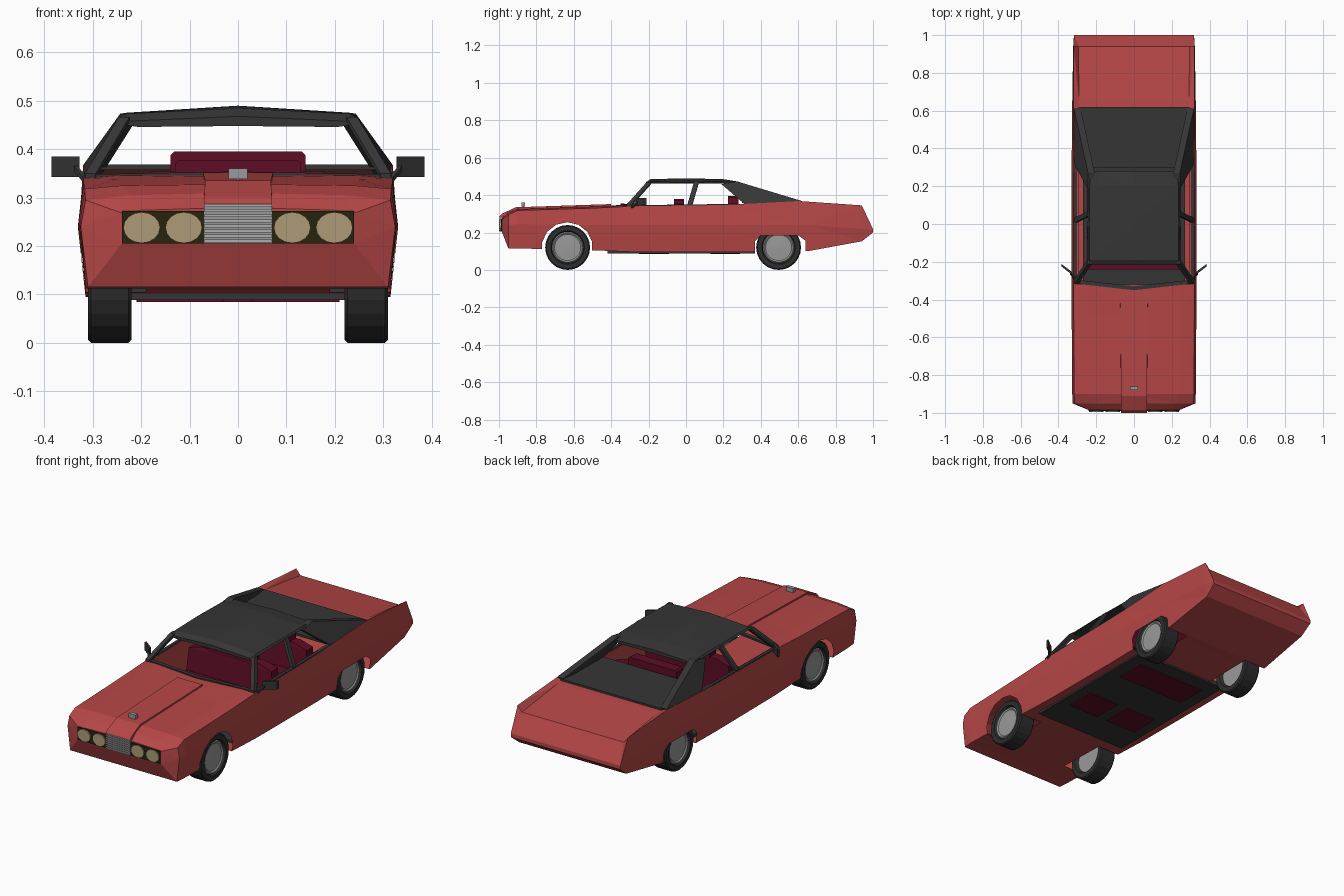
import bpy, bmesh, math
from mathutils import Vector

if "Cube" in bpy.data.objects:
    bpy.data.objects.remove(bpy.data.objects["Cube"])


def material(name, r, g, b):
    m = bpy.data.materials.new(name)
    m.diffuse_color = (r, g, b, 1)
    m.use_nodes = True
    m.node_tree.nodes["Principled BSDF"].inputs["Base Color"].default_value = m.diffuse_color
    return m


RED = material("red_paint", 0.47, 0.062, 0.062)
BLACK = material("black_vinyl", 0.036, 0.036, 0.036)
RUBBER = material("tyre_rubber", 0.026, 0.026, 0.026)
GREY = material("wheel_grey", 0.32, 0.32, 0.32)
SILVER = material("grille_silver", 0.42, 0.42, 0.42)
MAROON = material("maroon_seat", 0.11, 0.004, 0.018)
LAMP = material("lamp_beige", 0.42, 0.33, 0.19)
SOOT = material("lamp_surround", 0.02, 0.017, 0.004)


def finish(name, bm, *mats):
    bmesh.ops.recalc_face_normals(bm, faces=bm.faces)
    me = bpy.data.meshes.new(name)
    bm.to_mesh(me)
    bm.free()
    for m in mats:
        me.materials.append(m)
    ob = bpy.data.objects.new(name, me)
    bpy.context.collection.objects.link(ob)
    return ob


def hull(name, pts, mat, both=False):
    """Convex solid through the points, optionally repeated on the other side."""
    for s, side in ((1, "right_"), (-1, "left_")) if both else ((1, ""),):
        bm = bmesh.new()
        vs = [bm.verts.new((s * x, y, z)) for x, y, z in pts]
        res = bmesh.ops.convex_hull(bm, input=vs)
        junk = {v for v in res["geom_interior"] + res["geom_unused"] if isinstance(v, bmesh.types.BMVert)}
        bmesh.ops.delete(bm, geom=list(junk), context="VERTS")
        bmesh.ops.dissolve_limit(bm, angle_limit=0.01, verts=bm.verts, edges=bm.edges)
        finish(side + name, bm, mat)


def box(name, x0, x1, y0, y1, z0, z1, mat, both=False):
    hull(name, [(x, y, z) for x in (x0, x1) for y in (y0, y1) for z in (z0, z1)], mat, both)


def beam(name, a, b, w, mat, both=False):
    offs = [(i * w[0], j * w[1], k * w[2]) for i in (-.5, .5) for j in (-.5, .5) for k in (-.5, .5)]
    hull(name, [tuple(Vector(p) + Vector(o)) for p in (a, b) for o in offs], mat, both)


def loft(name, stations, *mats):
    """Skin mirrored half sections: (y, [(x, z), ...]) running bottom centre to top centre."""
    bm = bmesh.new()
    rings = []
    for y, half in stations:
        ring = half + [(-x, z) for x, z in half[-2:0:-1]]
        rings.append([bm.verts.new((x, y, z)) for x, z in ring])
    for a, b in zip(rings, rings[1:]):
        for i in range(len(a)):
            j = (i + 1) % len(a)
            bm.faces.new((a[i], a[j], b[j], b[i]))
    bm.faces.new(rings[0])
    bm.faces.new(rings[-1])
    bmesh.ops.triangulate(bm, faces=bm.faces)
    return finish(name, bm, *mats)


# body shell: y, bottom x/z, waist x/z, shoulder x/z, top x/z, centre z
rows = [
    (-0.985, .24, .205, .24, .24, .24, .268, .20, .274, .28),
    (-0.95, .31, .115, .325, .24, .315, .295, .22, .305, .31),
    (-0.90, .315, .115, .327, .245, .317, .318, .24, .325, .328),
    (-0.50, .315, .105, .330, .24, .319, .330, .25, .338, .342),
    (-0.30, .315, .097, .331, .24, .319, .340, .25, .346, .348),
    (0.20, .315, .095, .331, .24, .319, .347, .28, .35, .35),
    (0.60, .315, .10, .328, .24, .320, .368, .29, .36, .36),
    (0.65, .315, .10, .327, .24, .320, .365, .29, .356, .356),
    (0.94, .31, .153, .322, .22, .320, .345, .295, .315, .315),
    (1.0, .315, .20, .318, .208, .318, .218, .295, .22, .22)]
body = loft("body_shell", [(r[0], [(0, r[2])] + [(r[i], r[i + 1]) for i in (1, 3, 5, 7)] + [(0, r[9])])
                           for r in rows], RED, BLACK)

# wheel arches and cabin opening cut out of the shell, walls of the cut removed
front_arch = [(-.635 + .137 * math.cos(math.tau * (k + .5) / 14), .12 + .135 * math.sin(math.tau * (k + .5) / 14))
              for k in range(14)]
rear_arch = [(.37, .0), (.64, .0), (.64, .155), (.60, .185), (.40, .185), (.37, .155)]
cabin = [(-.32, .3), (.55, .3), (.55, .6), (-.32, .6)]
bm = bmesh.new()
for outline, x0, x1 in ((front_arch, .19, .4), (front_arch, -.4, -.19), (rear_arch, .19, .4),
                        (rear_arch, -.4, -.19), (cabin, -.295, .295)):
    a = [bm.verts.new((x0, y, z)) for y, z in outline]
    b = [bm.verts.new((x1, y, z)) for y, z in outline]
    bm.faces.new(a)
    bm.faces.new(b)
    for i in range(len(a)):
        j = (i + 1) % len(a)
        bm.faces.new((a[i], a[j], b[j], b[i]))
for f in bm.faces:
    f.material_index = 1
cutter = finish("opening_cutter", bm, RED, BLACK)
cutter.hide_render = True
mod = body.modifiers.new("openings", "BOOLEAN")
mod.operation, mod.solver, mod.object = "DIFFERENCE", "EXACT", cutter
bpy.context.view_layer.objects.active = body
bpy.ops.object.modifier_apply(modifier=mod.name)
bpy.data.objects.remove(cutter)
bm = bmesh.new()
bm.from_mesh(body.data)
bmesh.ops.delete(bm, geom=[f for f in bm.faces if f.material_index == 1], context="FACES")
bm.to_mesh(body.data)
bm.free()
body.data.materials.pop(index=1)

# hood bulge, ornament, grille and lamps
hull("hood_bulge", [(s * x, y, z) for s in (1, -1) for x, y, z in
                    ((.07, -.998, .285), (.07, -.985, .30), (.068, -.91, .335), (.073, -.40, .352),
                     (.07, -.97, .275), (.073, -.40, .33))], RED)
box("ornament_stem", -.003, .003, -.873, -.867, .33, .345, GREY)
box("hood_ornament", -.02, .02, -.88, -.86, .338, .36, GREY)
box("grille_back", -.07, .07, -.993, -.98, .205, .287, GREY)
for k in range(8):
    z = .207 + k * .0105
    box("grille_slat", -.07, .07, -1.0, -.992, z, z + .006, SILVER)
box("lamp_panel", .07, .24, -.99, -.984, .205, .272, SOOT, True)
for cx in (.112, .199):
    hull("headlamp", [(cx + .038 * math.cos(math.tau * k / 16), y, .238 + .032 * math.sin(math.tau * k / 16))
                      for k in range(16) for y in (-.996, -.989)], LAMP, True)

# vinyl roof, pillars, rear buttresses and shelf
loft("roof", [(y, [(0, c - .02), (w - .03, e - .012), (w, e - .008), (w - .008, e), (0, c)]) for y, w, e, c in
              ((-.215, .235, .458, .468), (-.19, .243, .473, .485), (0, .245, .475, .49),
               (.20, .243, .473, .485), (.28, .235, .462, .472))], BLACK)
beam("windshield_pillar", (.305, -.305, .345), (.235, -.2, .462), (.022, .025, .01), BLACK, True)
beam("centre_pillar", (.308, .02, .345), (.238, .055, .465), (.015, .026, .006), BLACK, True)
hull("rear_buttress", [(x - d, y, z) for d in (0, .035) for x, y, z in
                       ((.318, .32, .346), (.318, .605, .352), (.318, .615, .37),
                        (.243, .27, .474), (.247, .19, .458))], BLACK, True)
beam("windshield_base", (0, -.34, .349), (.31, -.305, .343), (.01, .02, .01), BLACK, True)
beam("window_sill", (.31, -.29, .343), (.31, .35, .351), (.016, .01, .006), BLACK, True)
box("rear_shelf", -.295, .295, .30, .62, .357, .368, BLACK)

# side mirrors
hull("mirror", [(x, y + d, z) for x, y in ((.328, -.268), (.385, -.225)) for d in (0, .014)
                for z in (.343, .385)], BLACK, True)
beam("mirror_arm", (.315, -.29, .335), (.335, -.262, .36), (.008, .01, .01), BLACK, True)

# floor and seats
box("floor_pan", -.27, .27, -.42, .37, .088, .112, BLACK)
box("front_seat_underside", .03, .21, -.25, -.09, .084, .09, MAROON, True)
box("rear_seat_underside", -.2, .2, .13, .29, .084, .09, MAROON)
for name, y, top, w in (("front", -.07, .378, .13), ("rear", .22, .395, .14)):
    box(name + "_seat_cushion", -.25, .25, y - .17, y + .03, .11, .22, MAROON)
    hull(name + "_seat_back", [(s * x, yy, z) for s in (1, -1) for x, yy, z in
                               ((.25, y - .01, .18), (.25, y + .055, .18), (.24, y + .005, .335),
                                (.24, y + .06, .335), (.17, y + .01, .355), (.17, y + .06, .355))], MAROON)
    hull(name + "_headrest", [(s * x, yy, z) for s in (1, -1) for yy in (y + .005, y + .06)
                              for x, z in ((w, .34), (w, top - .008), (w - .008, top))], MAROON)

# wheels: lathed tyre with grey rim, outer and inner faces
profile = [(.235, 0), (.235, .08), (.22, .09), (.22, .114), (.226, .12), (.304, .12), (.31, .114),
           (.31, .09), (.298, .084), (.304, .078), (.298, .07), (.301, 0)]
N = 24
for axle, wy in (("front", -.633), ("rear", .495)):
    for s, side in ((1, "right"), (-1, "left")):
        bm = bmesh.new()
        rings = []
        for x, r in profile:
            count = N if r else 1
            rings.append([bm.verts.new((s * x, wy + r * math.cos(math.tau * k / N),
                                        .12 + r * math.sin(math.tau * k / N))) for k in range(count)])
        for n, (a, b) in enumerate(zip(rings, rings[1:])):
            for k in range(N):
                j = (k + 1) % N
                loop = [a[k % len(a)], a[j % len(a)], b[j % len(b)], b[k % len(b)]]
                f = bm.faces.new(list(dict.fromkeys(loop)))
                f.material_index = 0 if 1 <= n <= 7 else 1
        finish(f"{axle}_{side}_wheel", bm, RUBBER, GREY)
